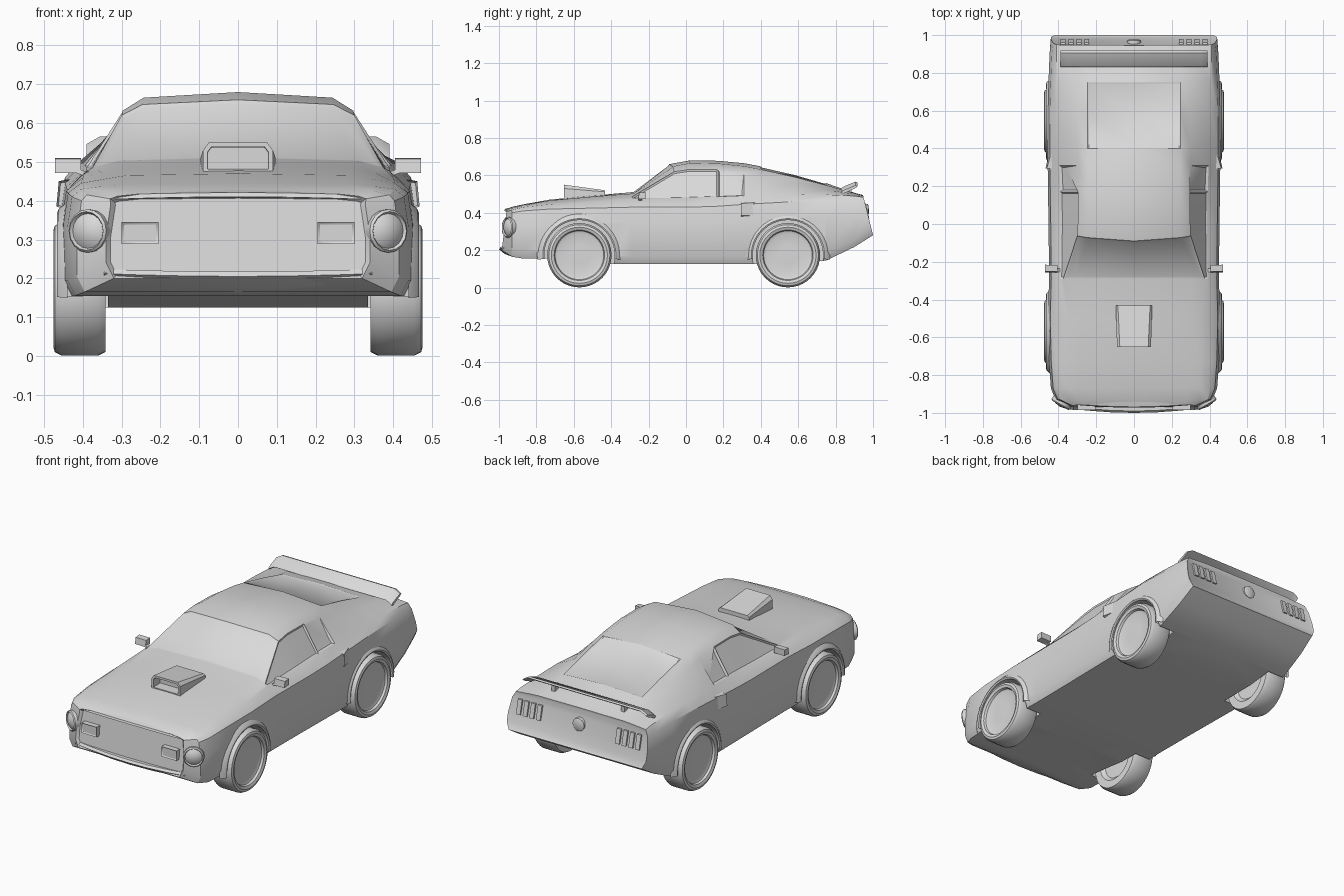
import bpy
import bmesh
from math import pi, cos, sin, radians

cube = bpy.data.objects.get("Cube")
if cube:
    bpy.data.objects.remove(cube)

# One plain paint for the whole car
grey = bpy.data.materials.new("light_grey")
grey.use_nodes = True
paint = (0.7, 0.7, 0.7, 1)
grey.diffuse_color = paint
grey.node_tree.nodes["Principled BSDF"].inputs["Base Color"].default_value = paint


def finish(name, bm, location=(0, 0, 0), turn=0, smooth=True):
    """Turn a bmesh into a named, painted and shaded object."""
    bmesh.ops.recalc_face_normals(bm, faces=bm.faces[:])
    mesh = bpy.data.meshes.new(name)
    bm.to_mesh(mesh)
    bm.free()
    obj = bpy.data.objects.new(name, mesh)
    bpy.context.collection.objects.link(obj)
    mesh.materials.append(grey)
    obj.location = location
    obj.rotation_euler.z = turn
    if smooth:
        shade(obj)
    return obj


def activate(obj):
    bpy.ops.object.select_all(action='DESELECT')
    obj.select_set(True)
    bpy.context.view_layer.objects.active = obj


def shade(obj):
    activate(obj)
    bpy.ops.object.shade_smooth_by_angle(angle=radians(32))


def lathe(name, profile, location, turn=0, sides=32, start=0, end=2 * pi, smooth=True):
    """Spin (radius, x) points around the local x axis."""
    bm = bmesh.new()
    closed = end - start > 6.28
    steps = sides if closed else sides + 1
    rings = []
    for i in range(steps):
        a = start + (end - start) * i / sides
        rings.append([bm.verts.new((x, r * cos(a), r * sin(a))) for r, x in profile])
    for i in range(sides):
        p, q = rings[i], rings[(i + 1) % steps]
        for k in range(len(profile) - 1):
            bm.faces.new((p[k], p[k + 1], q[k + 1], q[k]))
    bmesh.ops.remove_doubles(bm, verts=bm.verts[:], dist=1e-5)
    return finish(name, bm, location, turn, smooth)


def bar(name, xs, section, shift=lambda x: (0, 0)):
    """Sweep a closed (y, z) section along x, moved by shift(x)."""
    bm = bmesh.new()
    rings = []
    for x in xs:
        dy, dz = shift(x)
        rings.append([bm.verts.new((x, y + dy, z + dz)) for y, z in section])
    n = len(section)
    for p, q in zip(rings, rings[1:]):
        for k in range(n):
            bm.faces.new((p[k], p[(k + 1) % n], q[(k + 1) % n], q[k]))
    bm.faces.new(rings[0])
    bm.faces.new(rings[-1])
    return finish(name, bm)


def inset(bm, faces, rim, depth):
    bmesh.ops.inset_region(bm, faces=faces, thickness=rim, depth=-depth, use_even_offset=True)


# Body: stations along the length, each with a few heights and half widths
ys = [-.985, -.93, -.87, -.73, -.5, -.29, -.09, .02, .17, .31, .4, .58, .75, .9, 1]
width = [.34, .415, .44, .45, .455, .45, .452, .453, .455, .457, .458, .458, .453, .447, .44]
floor = [.2, .165, .155, .155, .125, .125, .125, .125, .125, .125, .125, .125, .145, .217, .28]
shoulder = [.39, .4, .41, .42, .425, .43, .43, .43, .435, .445, .45, .46, .46, .455, .45]
belt_x = [.33, .39, .405, .405, .4, .393, .39, .39, .39, .395, .4, .41, .41, .41, .41]
belt_z = [.405, .415, .43, .445, .46, .475, .478, .48, .485, .49, .495, .5, .497, .49, .483]
rail_x = [.31, .35, .35, .35, .35, .375, .3, .297, .297, .298, .3, .3, .3, .31, .33]
rail_z = [.412, .425, .437, .455, .473, .485, .62, .632, .63, .613, .595, .555, .523, .5, .49]
top_z = [.42, .432, .445, .47, .492, .51, .66, .68, .678, .665, .648, .607, .558, .507, .495]
last = len(ys) - 1


def station(i):
    w, zs, zt = width[i], shoulder[i], top_z[i]
    half = [(0, floor[i]), (w - .02, floor[i]), (w, floor[i] + .04), (w, zs - .08),
            (w - .012, zs), (belt_x[i], belt_z[i]), (rail_x[i], rail_z[i]),
            (rail_x[i] * .82, zt - .3 * (zt - rail_z[i])), (0, zt)]
    ring = half + [(-x, z) for x, z in half[-2:0:-1]]
    out = []
    for x, z in ring:
        y = ys[i]
        if i == 0:
            y += (z - .2) * .12
        elif i == last:
            y -= (z - .28) * .25
        elif i == 6:
            y += .3 * x * x
        out.append((x, y, z))
    return out


bm = bmesh.new()
rings = [[bm.verts.new(p) for p in station(i)] for i in range(last + 1)]
strips = {}
for i in range(last):
    for k in range(16):
        n = (k + 1) % 16
        strips[i, k] = bm.faces.new((rings[i][k], rings[i][n], rings[i + 1][n], rings[i + 1][k]))


def cap(r):
    faces = [bm.faces.new((r[0], r[1], r[2], r[14], r[15]))]
    faces += [bm.faces.new((r[k], r[k + 1], r[15 - k], r[16 - k])) for k in range(2, 7)]
    return faces + [bm.faces.new((r[7], r[8], r[9]))]


nose, tail = cap(rings[0]), cap(rings[last])
bmesh.ops.recalc_face_normals(bm, faces=bm.faces[:])

# Recessed grille, tail panel and glass
inset(bm, nose, .012, .014)
inset(bm, tail, .014, .006)
inset(bm, [strips[5, k] for k in (6, 7, 8, 9)], .012, .005)
inset(bm, [strips[i, k] for i in (10, 11, 12) if i < 12 for k in (7, 8)], .008, .005)
for side in (5, 10):
    inset(bm, [strips[i, side] for i in (5, 6, 7)], .008, .007)
    # Quarter vent slopes down to the rear
    vent = strips[8, side]
    inset(bm, [vent], .01, .01)
    rear = sorted(sorted(vent.verts, key=lambda v: v.co.y)[2:], key=lambda v: v.co.z)
    rear[1].co = rear[1].co.lerp(rear[0].co, .75)
body = finish("body", bm, smooth=False)

# Wheels, wheel wells and arch lips
tyre = [(0, .455), (.05, .458), (.115, .452), (.13, .458), (.135, .47), (.15, .476),
        (.163, .472), (.172, .455), (.172, .36), (.163, .342), (.12, .342), (.1, .36), (0, .36)]
well = [(0, .335), (.19, .335), (.19, .6), (0, .6)]
lip = [(.188, .4), (.188, .462), (.196, .466), (.206, .462), (.226, .44)]
axles = {"front": -.57, "rear": .545}
for end_name, y in axles.items():
    for side_name, turn in (("left", 0), ("right", pi)):
        label = end_name + "_" + side_name
        spot = (0, y, .173)
        cutter = lathe("well_cutter", well, spot, turn, smooth=False)
        cutter.hide_render = True
        mod = body.modifiers.new("well", 'BOOLEAN')
        mod.operation = 'DIFFERENCE'
        mod.solver = 'EXACT'
        mod.object = cutter
        activate(body)
        bpy.ops.object.modifier_apply(modifier=mod.name)
        bpy.data.objects.remove(cutter)
        lathe("wheel_" + label, tyre, spot, turn, 40)
        lathe("arch_lip_" + label, lip, spot, turn, 24, radians(-6), radians(186))
shade(body)

# Curved front bumper and bonnet lip
spread = [-.345, -.25, -.12, 0, .12, .25, .345]
bar("front_bumper", spread, [(-1, .205), (-.99, .217), (-.95, .217), (-.93, .165), (-.97, .18)],
    lambda x: (.2 * x * x, .06 * x * x))
bar("bonnet_lip", [x * .92 for x in spread], [(-.972, .41), (-.968, .421), (-.93, .43), (-.93, .408)],
    lambda x: (.15 * x * x, -.06 * x * x))


def box(name, low, high):
    return bar(name, (low[0], high[0]),
               [(low[1], low[2]), (high[1], low[2]), (high[1], high[2]), (low[1], high[2])])


lamp = [(.045, -.02), (.054, -.02), (.056, .012), (.05, .018), (.045, .01), (.03, .02), (0, .026)]
for s, side in ((1, "left"), (-1, "right")):
    # Headlamp set into the rounded front corner
    lathe("headlamp_" + side, lamp, (s * .382, -.944, .322), radians(-90 + s * 30), 16)

    # Parking lamp in the grille, with a sunken lens
    x0, x1 = sorted((s * .205, s * .3))
    obj = box("parking_lamp_" + side, (x0, -.984, .288), (x1, -.94, .345))
    bm = bmesh.new()
    bm.from_mesh(obj.data)
    inset(bm, [min(bm.faces, key=lambda f: f.calc_center_median().y)], .006, .006)
    bm.to_mesh(obj.data)
    bm.free()

    # Door mirror
    bar("mirror_" + side, (s * .405, s * .425, s * .465, s * .472),
        [(-.265, .472), (-.225, .475), (-.225, .51), (-.26, .508)], lambda x: (.02 * abs(x), 0))
    bar("mirror_stalk_" + side, (s * .375, s * .42),
        [(-.255, .455), (-.235, .455), (-.235, .468), (-.255, .468)],
        lambda x: (0, .4 * (abs(x) - .375)))

    # Side air scoop behind the door
    bm = bmesh.new()
    front = [bm.verts.new((s * x, .295, z)) for x, z in ((.43, .455), (.462, .45), (.468, .385), (.44, .375))]
    back = [bm.verts.new((s * x, .37, z)) for x, z in ((.42, .46), (.44, .455), (.452, .385), (.43, .38))]
    mouth = bm.faces.new(front)
    bm.faces.new(back)
    for k in range(4):
        n = (k + 1) % 4
        bm.faces.new((front[k], front[n], back[n], back[k]))
    bmesh.ops.recalc_face_normals(bm, faces=bm.faces[:])
    inset(bm, [mouth], .005, .02)
    finish("side_scoop_" + side, bm)

    # Barred tail lamps on the leaning rear panel
    for i in range(4):
        x = s * (.25 + .042 * i)
        bar("tail_lamp_%s_%d" % (side, i + 1), (x - .013, x + .013),
            [(.96, .37), (.98, .37), (.962, .45), (.94, .45)])
    box("spoiler_post_" + side, (s * .22 - .012, .855, .48), (s * .22 + .012, .885, .54))

# Fuel cap in the middle of the rear panel
lathe("fuel_cap", [(.036, -.02), (.036, .004), (.028, .008), (0, .01)], (0, .968, .41), pi / 2, 20)

# Rear spoiler with drooping tips
bar("spoiler", (-.39, -.355, .355, .39),
    [(.83, .528), (.838, .538), (.905, .566), (.918, .562), (.905, .552), (.84, .522)],
    lambda x: (0, -.02 if abs(x) > .37 else 0))

# Bonnet scoop, tall at its open front
bm = bmesh.new()
front = [bm.verts.new((x, -.652, z)) for x, z in ((-.09, .47), (-.09, .53), (-.075, .55), (.075, .55), (.09, .53), (.09, .47))]
back = [bm.verts.new((x, -.432, z)) for x, z in ((-.096, .48), (-.096, .512), (-.085, .52), (.085, .52), (.096, .512), (.096, .48))]
mouth = bm.faces.new(front)
bm.faces.new(back)
for k in range(6):
    n = (k + 1) % 6
    bm.faces.new((front[k], front[n], back[n], back[k]))
bmesh.ops.recalc_face_normals(bm, faces=bm.faces[:])
inset(bm, [mouth], .012, 0)
inset(bm, [mouth], .001, .06)
finish("bonnet_scoop", bm)
